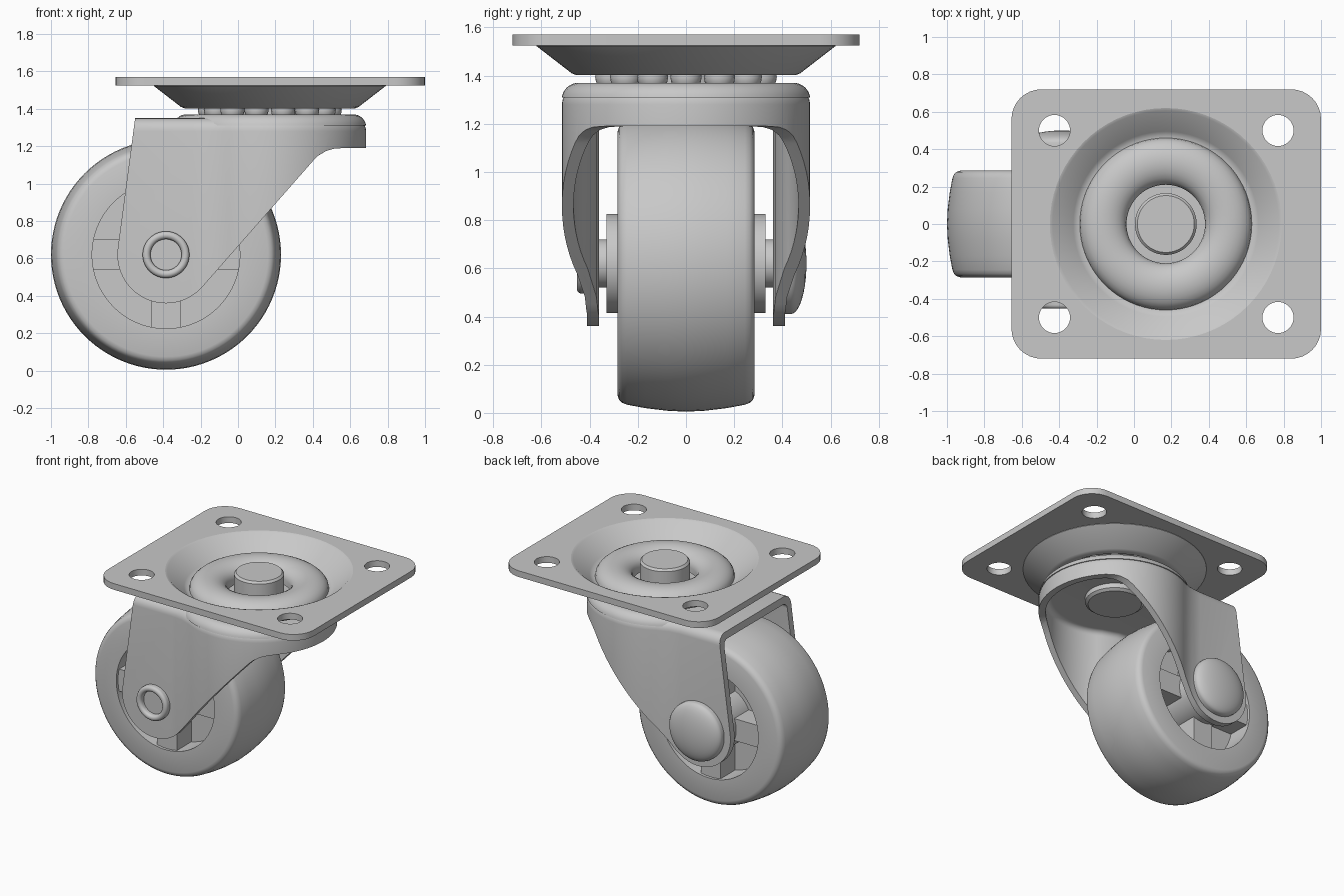
import bpy, bmesh
from math import sin, cos, pi, radians
from mathutils import Matrix, Vector

if "Cube" in bpy.data.objects:
    bpy.data.objects.remove(bpy.data.objects["Cube"], do_unlink=True)

steel = bpy.data.materials.new("plain_grey")
steel.use_nodes = True
grey = (0.58, 0.58, 0.58, 1)
steel.diffuse_color = grey
steel.node_tree.nodes["Principled BSDF"].inputs["Base Color"].default_value = grey

PIVOT = 0.17                        # x of the swivel axis
AXLE = Vector((-0.385, 0, 0.62))    # wheel centre


def finish(bm, name, angle=35):
    bmesh.ops.recalc_face_normals(bm, faces=bm.faces)
    mesh = bpy.data.meshes.new(name)
    bm.to_mesh(mesh)
    bm.free()
    mesh.materials.append(steel)
    ob = bpy.data.objects.new(name, mesh)
    bpy.context.collection.objects.link(ob)
    smooth(ob, angle)
    return ob


def smooth(ob, angle=35):
    bpy.ops.object.select_all(action='DESELECT')
    ob.select_set(True)
    bpy.context.view_layer.objects.active = ob
    bpy.ops.object.shade_smooth_by_angle(angle=radians(angle))


def revolve(name, profile, at, axis='Z', closed=False, steps=72):
    """Spin (radius, height) points round z, or round y for wheel parts."""
    bm = bmesh.new()
    vs = [bm.verts.new((r, 0, h)) for r, h in profile]
    edges = [bm.edges.new(p) for p in zip(vs, vs[1:])]
    if closed:
        edges.append(bm.edges.new((vs[-1], vs[0])))
    bmesh.ops.spin(bm, geom=vs + edges, cent=(0, 0, 0), axis=(0, 0, 1),
                   angle=2 * pi, steps=steps)
    bmesh.ops.remove_doubles(bm, verts=bm.verts, dist=0.0001)
    turn = Matrix.Rotation(-pi / 2, 4, 'X') if axis == 'Y' else Matrix()
    bm.transform(Matrix.Translation(at) @ turn)
    return finish(bm, name)


def loft(name, rings):
    """Skin equal-length rings of points and cap both ends."""
    bm = bmesh.new()
    rows = [[bm.verts.new(p) for p in ring] for ring in rings]
    n = len(rows[0])
    for a, b in zip(rows, rows[1:]):
        for i in range(n):
            j = (i + 1) % n
            bm.faces.new((a[i], a[j], b[j], b[i]))
    bm.faces.new(rows[0])
    bm.faces.new(rows[-1])
    return finish(bm, name)


def boolean(ob, tool, operation='DIFFERENCE'):
    mod = ob.modifiers.new("cut", 'BOOLEAN')
    mod.operation, mod.object, mod.solver = operation, tool, 'EXACT'
    bpy.context.view_layer.objects.active = ob
    bpy.ops.object.modifier_apply(modifier=mod.name)
    bpy.data.objects.remove(tool, do_unlink=True)


def arc(cx, cy, r, start, end, n):
    return [(cx + r * cos(radians(start + (end - start) * i / n)),
             cy + r * sin(radians(start + (end - start) * i / n))) for i in range(n + 1)]


# Mounting plate with rounded corners, four bolt holes and a central opening
PLATE_X, PLATE_Y, CORNER = 0.8275, 0.72, 0.16
outline = []
for sx, sy, start in ((1, 1, 0), (-1, 1, 90), (-1, -1, 180), (1, -1, 270)):
    outline += arc(0.1725 + sx * (PLATE_X - CORNER), sy * (PLATE_Y - CORNER),
                   CORNER, start, start + 90, 8)
plate = loft("mounting_plate", [[(x, y, z) for x, y in outline] for z in (1.525, 1.57)])
holes = [(x, y, 0.083) for x in (-0.425, 0.77) for y in (-0.5, 0.5)] + [(PIVOT, 0, 0.62)]
for x, y, r in holes:
    boolean(plate, revolve("hole_cutter", [(0, 1.4), (r, 1.4), (r, 1.7), (0, 1.7)], (x, y, 0)))
smooth(plate)

# Pressed dish with a raised bearing race
ridge_top = [(0.335 + 0.125 * cos(t * pi / 12), 1.44 + 0.085 * sin(t * pi / 12)) for t in range(13)]
ridge_low = [(0.33 + 0.09 * cos(t * pi / 8), 1.402 + 0.07 * sin(t * pi / 8)) for t in range(8, -1, -1)]
dish = ([(0.62, 1.57), (0.605, 1.565), (0.495, 1.455), (0.475, 1.442)] + ridge_top
        + [(0.21, 1.402)] + ridge_low
        + [(0.455, 1.402), (0.475, 1.41), (0.62, 1.522)])
revolve("bearing_dish", dish, (PIVOT, 0, 0), closed=True)

# Ring of bearing balls
bm = bmesh.new()
for i in range(14):
    a = 2 * pi * i / 14
    spot = Matrix.Translation((PIVOT + 0.32 * cos(a), 0.32 * sin(a), 1.395))
    bmesh.ops.create_uvsphere(bm, u_segments=16, v_segments=10, radius=0.065, matrix=spot)
finish(bm, "bearing_balls", 60)

# King pin with a riveted lower head
revolve("king_pin", [(0, 1.25), (0.18, 1.25), (0.2, 1.265), (0.2, 1.33), (0.165, 1.33),
                     (0.165, 1.545), (0.152, 1.56), (0, 1.56)], (PIVOT, 0, 0))


# Fork: round cup flowing into two straight legs
def plan(inset, end):
    half = [(x, y) for x, y in arc(PIVOT, 0, 0.515 - inset, 0, 119, 28)]
    half += [(-0.16, 0.42 - inset), (-0.24, 0.41 - inset), (end, 0.41 - inset)]
    return half + [(x, -y) for x, y in half[:0:-1]]


def fork_solid(name, inset, top, radius, bottom, end):
    levels = [(inset, bottom)]
    levels += [(inset + radius * (1 - cos(t * pi / 12)), top - radius + radius * sin(t * pi / 12))
               for t in range(7)]
    return loft(name, [[(x, y, z) for x, y in plan(o, end)] for o, z in levels])


fork = fork_solid("fork", 0, 1.35, 0.07, 0.2, -0.9)
boolean(fork, fork_solid("fork_hollow_cutter", 0.048, 1.30, 0.04, 0.1, -1.2))
side = [(-0.53, 1.5)] + arc(AXLE.x, AXLE.z, 0.26, 172, 319, 24)
side += [(0.40, 1.12), (0.43, 1.15), (0.47, 1.174), (0.51, 1.186), (0.56, 1.19), (0.9, 1.19), (0.9, 1.5)]
boolean(fork, loft("fork_side_cutter", [[(x, y, z) for x, z in side] for y in (-0.8, 0.8)]), 'INTERSECT')
smooth(fork)

# Rounded cap on top of the cup
cap = [(0, 1.31), (0.5, 1.31)] + arc(0.446, 1.30, 0.07, 8, 90, 8) + [(0, 1.37)]
revolve("fork_cap", cap, (PIVOT, 0, 0))

# Wheel: crowned tread, flat sides and a recessed web
half = [(0.1, 0.1), (0.395, 0.1), (0.395, 0.285), (0.545, 0.285), (0.565, 0.278), (0.578, 0.265),
        (0.586, 0.245), (0.600, 0.17), (0.611, 0.08)]
revolve("wheel", half + [(0.615, 0)] + [(r, -y) for r, y in reversed(half)], AXLE, 'Y', True, 96)

# Spokes: two crossing bars
bm = bmesh.new()
for size in ((0.8, 0.53, 0.16), (0.16, 0.53, 0.8)):
    bmesh.ops.create_cube(bm, size=1, matrix=Matrix.Translation(AXLE) @ Matrix.Diagonal((*size, 1)))
finish(bm, "spokes")

# Hub and axle spacer
hub = [(0, 0.38), (0.1, 0.38), (0.1, 0.33), (0.205, 0.33)]
revolve("hub", hub + [(r, -y) for r, y in reversed(hub)], AXLE, 'Y')

# Domed axle head on the back, hollow rivet on the front
dome = [(0.21 * cos(t * pi / 20), 0.435 + 0.065 * sin(t * pi / 20)) for t in range(11)]
revolve("axle_head", [(0, 0.40), (0.2, 0.40), (0.21, 0.41)] + dome, AXLE, 'Y')
rim = arc(0.104, -0.432, 0.021, 0, -180, 10)
revolve("axle_rivet", [(0, -0.40), (0.125, -0.40)] + rim + [(0.083, -0.415), (0, -0.415)], AXLE, 'Y')
